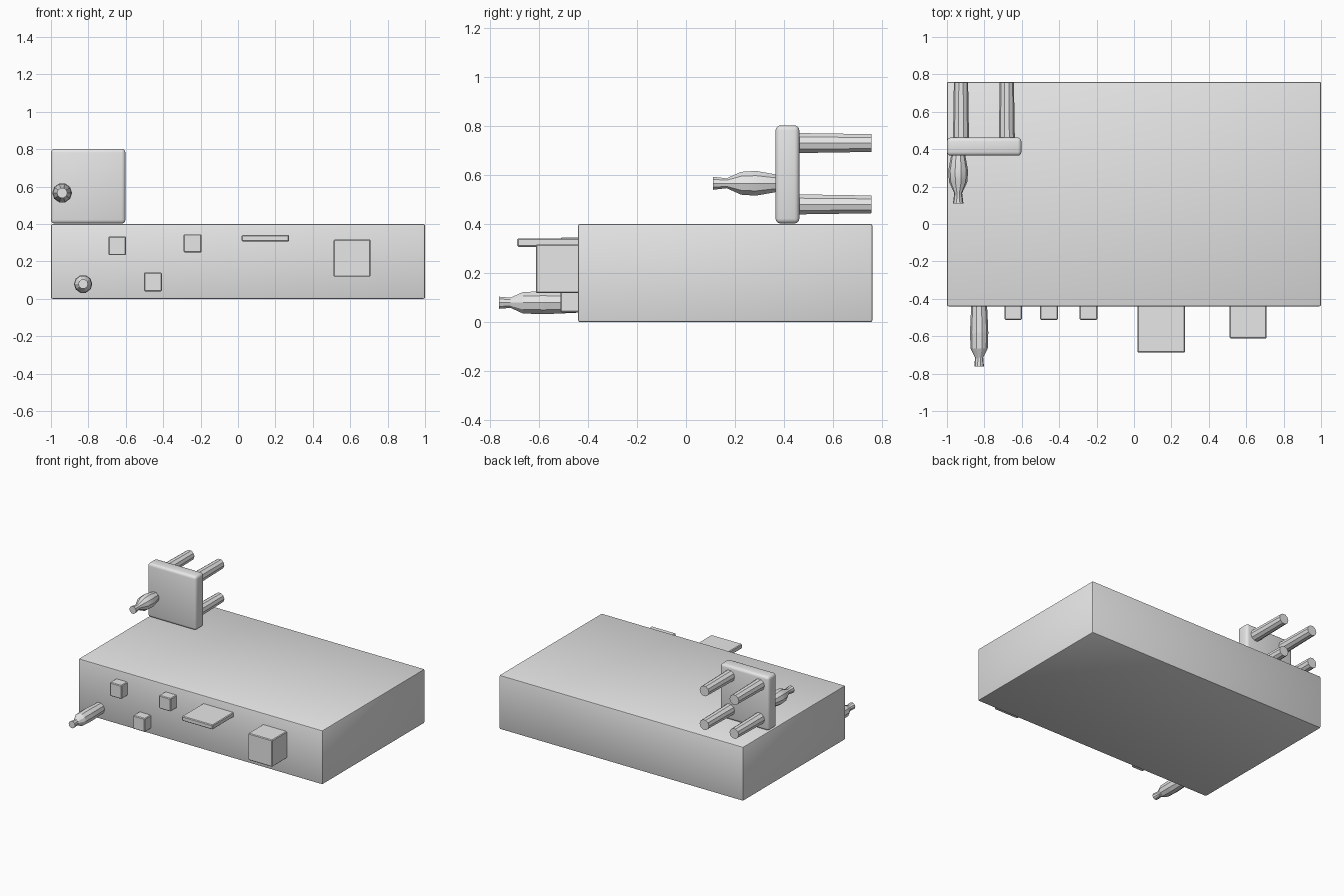
import bpy, bmesh, math

if "Cube" in bpy.data.objects:
    bpy.data.objects.remove(bpy.data.objects["Cube"])

grey = bpy.data.materials.new("plain grey")
grey.diffuse_color = (0.8, 0.8, 0.8, 1)
grey.use_nodes = True
grey.node_tree.nodes["Principled BSDF"].inputs["Base Color"].default_value = grey.diffuse_color


def finish(name, bm):
    bmesh.ops.recalc_face_normals(bm, faces=bm.faces)
    mesh = bpy.data.meshes.new(name)
    bm.to_mesh(mesh)
    bm.free()
    mesh.materials.append(grey)
    obj = bpy.data.objects.new(name, mesh)
    bpy.context.collection.objects.link(obj)
    return obj


def box(name, x, y, z, bevel, segments=2):
    """Rounded box from (min, max) ranges."""
    bm = bmesh.new()
    bmesh.ops.create_cube(bm, size=1)
    for v in bm.verts:
        v.co = [r[0] if c < 0 else r[1] for c, r in zip(v.co, (x, y, z))]
    bmesh.ops.bevel(bm, geom=bm.edges[:], offset=bevel, segments=segments,
                    profile=0.5, affect='EDGES')
    return finish(name, bm)


def turned(name, x, z, profile, sides=10):
    """Faceted part turned around a y axis; profile is (y, radius)."""
    bm = bmesh.new()
    rings = []
    for y, r in profile:
        rings.append([bm.verts.new((x + r * math.cos(a), y, z + r * math.sin(a)))
                      for a in (2 * math.pi * i / sides for i in range(sides))])
    for a, b in zip(rings, rings[1:]):
        for i in range(sides):
            j = (i + 1) % sides
            bm.faces.new((a[i], a[j], b[j], b[i]))
    bm.faces.new(rings[0])
    bm.faces.new(rings[-1])
    return finish(name, bm)


# Main slab
box("main_body", (-1, 1), (-0.44, 0.76), (0, 0.4), 0.008)

# Upright plate with four pegs behind and a bulb in front
box("upright_plate", (-1, -0.602), (0.365, 0.462), (0.402, 0.802), 0.02, 3)
for x in (-0.925, -0.68):
    for z in (0.48, 0.73):
        turned("rear_peg", x, z, [(0.45, 0.043), (0.757, 0.038)])
turned("plate_bulb", -0.94, 0.566,
       [(0.375, 0.036), (0.355, 0.04), (0.285, 0.053), (0.225, 0.049),
        (0.165, 0.021), (0.11, 0.028)])

# Nozzle low on the front face
turned("front_nozzle", -0.828, 0.079,
       [(-0.43, 0.042), (-0.51, 0.046), (-0.58, 0.049), (-0.665, 0.046),
        (-0.715, 0.022), (-0.763, 0.026)])

# Front blocks: name, x range, front y, z range
for name, x, y, z in (
        ("small_block", (-0.693, -0.598), -0.512, (0.233, 0.334)),
        ("small_block", (-0.291, -0.195), -0.512, (0.248, 0.345)),
        ("small_block", (-0.503, -0.406), -0.512, (0.04, 0.14)),
        ("flat_block", (0.02, 0.273), -0.688, (0.307, 0.341)),
        ("large_block", (0.511, 0.709), -0.612, (0.118, 0.317))):
    box(name, x, (y, -0.42), z, 0.005, 1)

# Smooth the rounded corners, keep the facets crisp
for obj in bpy.data.objects:
    obj.select_set("block" in obj.name or "body" in obj.name or "plate" in obj.name)
    bpy.context.view_layer.objects.active = obj
bpy.ops.object.shade_smooth_by_angle(angle=math.radians(31))
